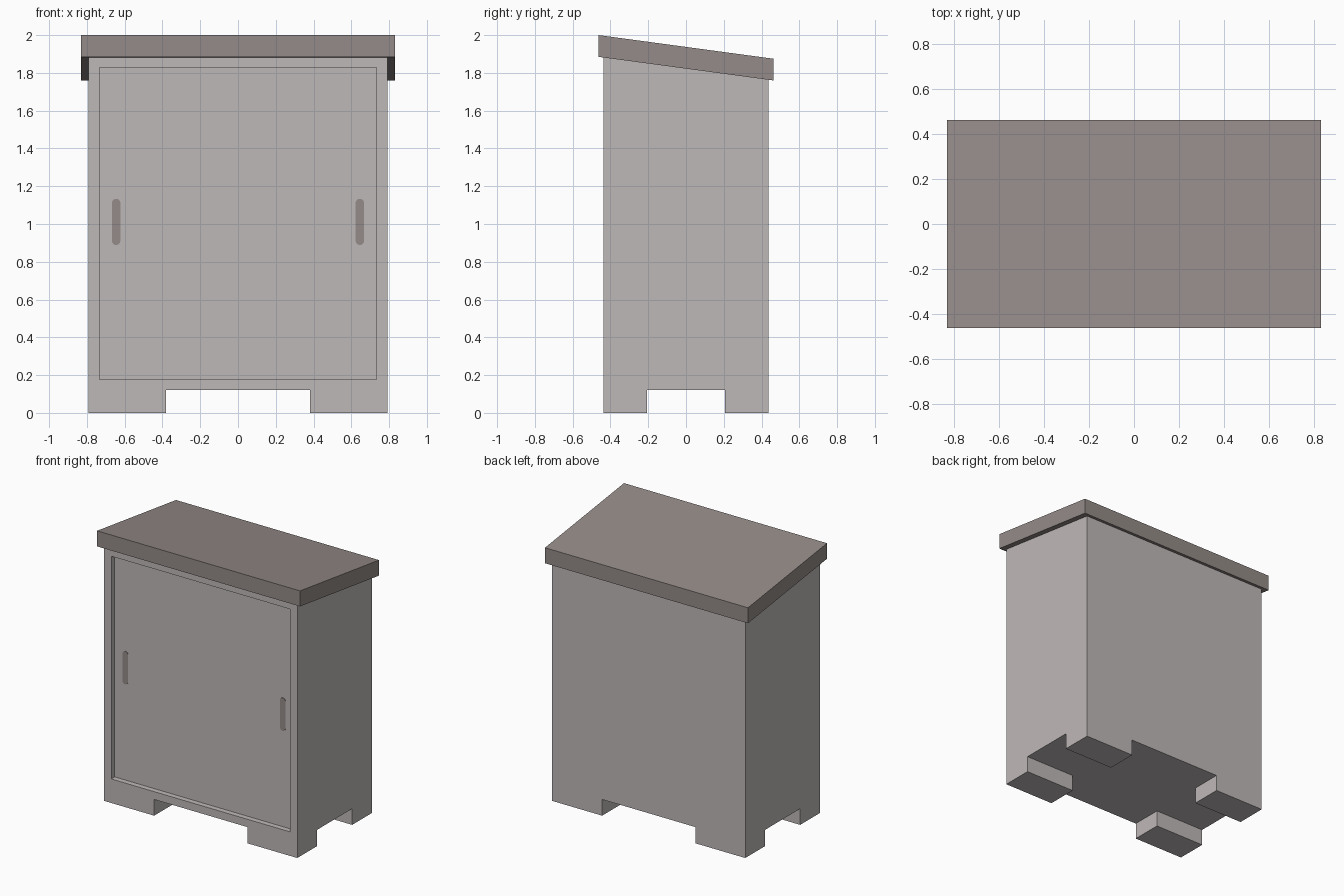
import bpy, bmesh, math
from mathutils import Vector

if "Cube" in bpy.data.objects:
    bpy.data.objects.remove(bpy.data.objects["Cube"])


def material(name, color):
    m = bpy.data.materials.new(name)
    m.use_nodes = True
    m.diffuse_color = (*color, 1)
    bsdf = next(n for n in m.node_tree.nodes if n.type == 'BSDF_PRINCIPLED')
    bsdf.inputs["Base Color"].default_value = (*color, 1)
    return m


pale_grey = material("pale warm grey", (0.52, 0.485, 0.48))
dark_grey = material("dark warm grey", (0.296, 0.258, 0.246))


def link(name, bm, mat):
    bmesh.ops.recalc_face_normals(bm, faces=bm.faces)
    mesh = bpy.data.meshes.new(name)
    bm.to_mesh(mesh)
    bm.free()
    obj = bpy.data.objects.new(name, mesh)
    obj.data.materials.append(mat)
    bpy.context.collection.objects.link(obj)
    return obj


def roof_slope(y):
    """Height of the roof underside at depth y."""
    return 1.8225 - y * 0.125 / 0.925


def box(name, lo, hi, mat, bottom=None, top=None):
    """Box between two corners; bottom and top may follow a slope along y."""
    bm = bmesh.new()
    bmesh.ops.create_cube(bm, size=1)
    lo, hi = Vector(lo), Vector(hi)
    for v in bm.verts:
        slope = top if v.co.z > 0 else bottom
        v.co = Vector(h if c > 0 else l for c, l, h in zip(v.co, lo, hi))
        if slope:
            v.co.z = slope(v.co.y)
    return link(name, bm, mat)


def cut(target, cutter):
    """Subtract the cutter from the target and discard it."""
    cutter.hide_render = True
    mod = target.modifiers.new("cut", 'BOOLEAN')
    mod.operation = 'DIFFERENCE'
    mod.solver = 'EXACT'
    mod.object = cutter
    bpy.context.view_layer.objects.active = target
    bpy.ops.object.modifier_apply(modifier=mod.name)
    bpy.data.objects.remove(cutter)


# Cabinet body, sloping at the top
W, D = 0.791, 0.436
body = box("cabinet_body", (-W, -D, 0), (W, D, 1), pale_grey, top=roof_slope)

# Crossing channels underneath leave four corner feet
cut(body, box("foot_gap_x", (-0.382, -1, -0.1), (0.382, 1, 0.12), pale_grey))
cut(body, box("foot_gap_y", (-1, -0.207, -0.1), (1, 0.207, 0.12), pale_grey))

# Recessed door panel
RECESS = 0.04
cut(body, box("door_recess", (-0.733, -1, 0.178),
              (0.733, -D + RECESS, 1.828), pale_grey))

# Overhanging slanted roof
box("roof", (-0.832, -0.4625, 0), (0.832, 0.4625, 1), dark_grey,
    bottom=roof_slope, top=lambda y: roof_slope(y) + 0.115)


# Thin pill-shaped door handles
def handle(name, x, z=1.011, r=0.0225, half=0.1):
    bm = bmesh.new()
    n = 8
    ring = []
    for end in (0, 1):
        for i in range(n + 1):
            a = math.pi * (end + i / n)
            shift = -half if end else half
            ring.append(bm.verts.new((x + r * math.cos(a), -D + RECESS + 0.001,
                                      z + shift + r * math.sin(a))))
    face = bm.faces.new(ring)
    ext = bmesh.ops.extrude_face_region(bm, geom=[face])
    moved = [g for g in ext["geom"] if isinstance(g, bmesh.types.BMVert)]
    bmesh.ops.translate(bm, verts=moved, vec=(0, -0.004, 0))
    return link(name, bm, dark_grey)


for side, sx in (("left", 1), ("right", -1)):
    handle(side + "_handle", sx * 0.645)
